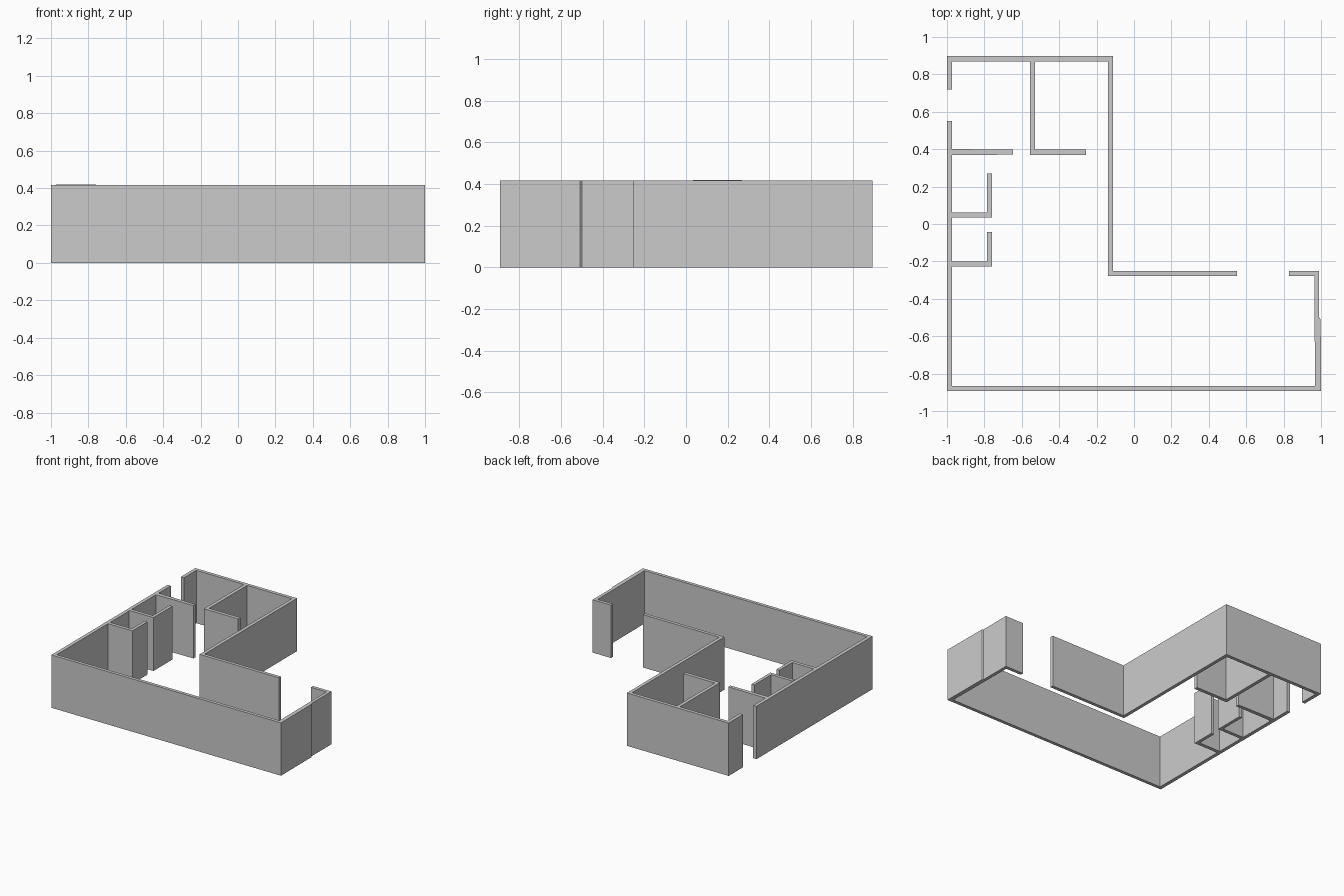
import bpy, bmesh

if "Cube" in bpy.data.objects:
    bpy.data.objects.remove(bpy.data.objects["Cube"])

HEIGHT = 0.416


def wall(name, outline, height=HEIGHT):
    """Extrude a plan outline up from the ground into a solid wall."""
    bm = bmesh.new()
    base = bm.faces.new([bm.verts.new((x, y, 0)) for x, y in outline])
    top = bmesh.ops.extrude_face_region(bm, geom=[base], use_keep_orig=True)
    verts = [g for g in top["geom"] if isinstance(g, bmesh.types.BMVert)]
    bmesh.ops.translate(bm, verts=verts, vec=(0, 0, height))
    bmesh.ops.recalc_face_normals(bm, faces=bm.faces)
    mesh = bpy.data.meshes.new(name)
    bm.to_mesh(mesh)
    bm.free()
    bpy.context.collection.objects.link(bpy.data.objects.new(name, mesh))


# Outer wall, north part between the two doorways
wall("north_outer_wall", [
    (-1, 0.718), (-1, 0.897), (-0.113, 0.897), (-0.113, -0.252),
    (0.55, -0.252), (0.55, -0.278), (-0.14, -0.278), (-0.14, 0.87),
    (-0.972, 0.87), (-0.972, 0.718)])

# Outer wall, south part running from the east stub round to the west side
wall("south_outer_wall", [
    (0.83, -0.252), (0.99, -0.252), (0.99, -0.5), (0.998, -0.51),
    (1, -0.893), (-1, -0.893), (-1, 0.552), (-0.972, 0.552),
    (-0.972, -0.867), (0.968, -0.867), (0.964, -0.278), (0.83, -0.278)])

# Partition between the two north rooms
wall("north_partition", [
    (-0.557, 0.87), (-0.53, 0.87), (-0.53, 0.398), (-0.257, 0.398),
    (-0.257, 0.37), (-0.557, 0.37)])

# Short straight partition off the west wall
wall("west_partition", [
    (-0.972, 0.401), (-0.647, 0.397), (-0.647, 0.371), (-0.972, 0.368)])

# Two small L-shaped closets along the west wall
for name, y, length, height in (("upper_closet", 0.034, 0.236, 0.42),
                                ("lower_closet", -0.228, 0.186, HEIGHT)):
    wall(name, [
        (-0.972, y), (-0.76, y), (-0.76, y + length), (-0.785, y + length),
        (-0.785, y + 0.027), (-0.972, y + 0.027)], height)
